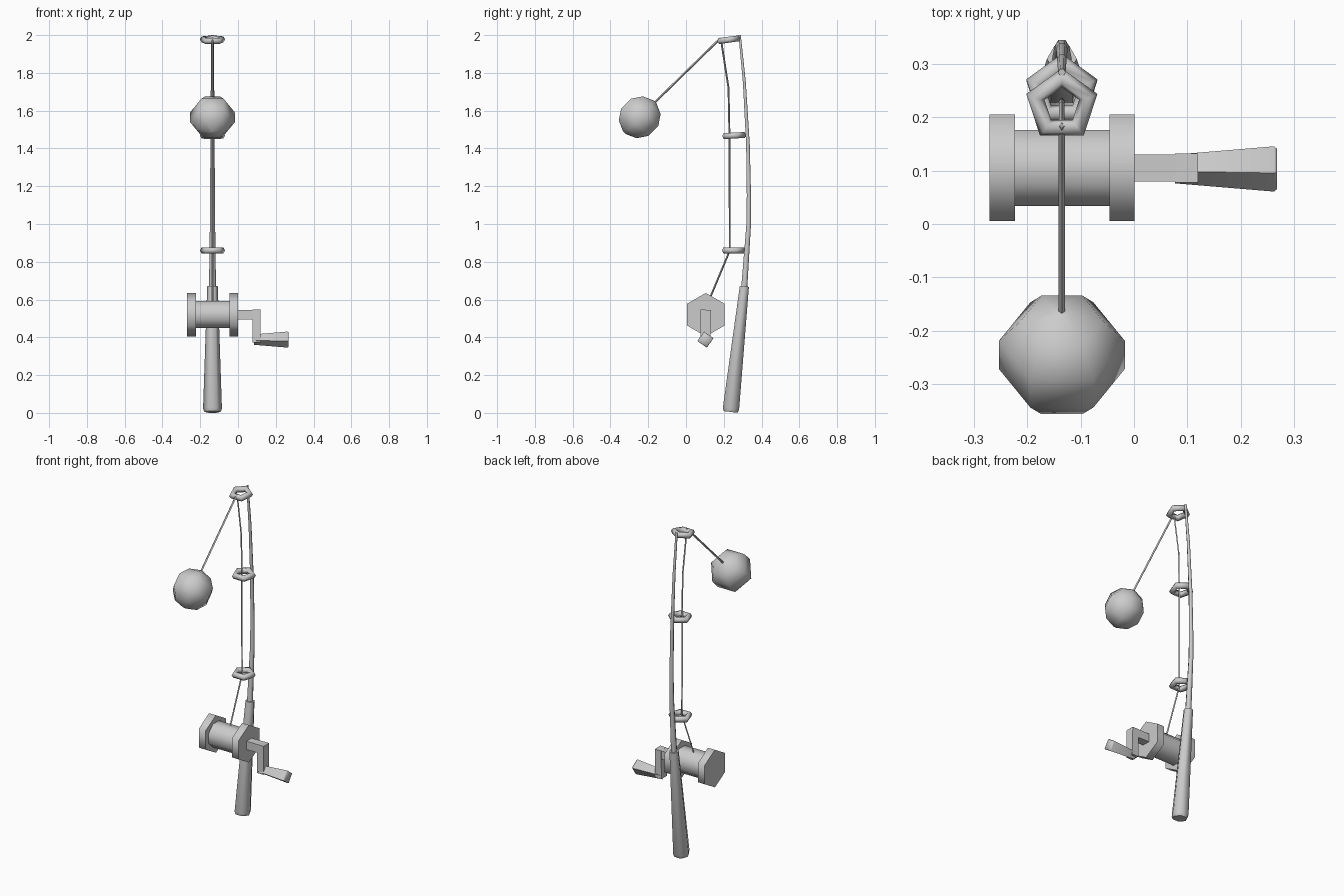
import bpy, bmesh, math
from mathutils import Vector, Matrix

if "Cube" in bpy.data.objects:
    bpy.data.objects.remove(bpy.data.objects["Cube"])

X = -0.135  # centre plane of rod, rings, line and bobber


def finish(name, bm, angle=65):
    bmesh.ops.recalc_face_normals(bm, faces=bm.faces[:])
    me = bpy.data.meshes.new(name)
    bm.to_mesh(me)
    bm.free()
    for p in me.polygons:
        p.use_smooth = True
    me.set_sharp_from_angle(angle=math.radians(angle))
    ob = bpy.data.objects.new(name, me)
    bpy.context.collection.objects.link(ob)
    return ob


def tube(name, pts, radii, sides, phase=0.0, angle=65):
    """Capped tube of varying radius along a path of points."""
    pts = [Vector(p) for p in pts]
    bm = bmesh.new()
    rings = []
    for i, (p, r) in enumerate(zip(pts, radii)):
        a = (p - pts[i - 1]).normalized() if i else Vector()
        b = (pts[i + 1] - p).normalized() if i < len(pts) - 1 else Vector()
        t = (a + b)
        t = t.normalized() if t.length > 1e-6 else (b if b.length else a)
        u = Vector((0, 1, 0)) if abs(t.x) > 0.9 else Vector((1, 0, 0))
        v = t.cross(u).normalized()
        ring = []
        for k in range(sides):
            w = phase + 2 * math.pi * k / sides
            ring.append(bm.verts.new(p + r * (u * math.cos(w) + v * math.sin(w))))
        rings.append(ring)
    for a, b in zip(rings, rings[1:]):
        for k in range(sides):
            j = (k + 1) % sides
            bm.faces.new((a[k], a[j], b[j], b[k]))
    bm.faces.new(rings[0])
    bm.faces.new(rings[-1])
    return finish(name, bm, angle)


def guide_ring(name, y, z, tilt, major=0.052, minor=0.018, sides=5, sec=6):
    """Five-sided ring with its corner pointing at the rod."""
    bm = bmesh.new()
    rot = Matrix.Rotation(math.radians(tilt), 3, 'X')
    g = []
    for i in range(sides):
        a = math.pi / 2 + 2 * math.pi * i / sides
        row = []
        for k in range(sec):
            b = 2 * math.pi * k / sec
            r = major + minor * math.cos(b)
            c = Vector((r * math.cos(a), r * math.sin(a), minor * math.sin(b)))
            row.append(bm.verts.new(rot @ c + Vector((X, y, z))))
        g.append(row)
    for i in range(sides):
        n = (i + 1) % sides
        for k in range(sec):
            m = (k + 1) % sec
            bm.faces.new((g[i][k], g[n][k], g[n][m], g[i][m]))
    finish(name, bm, 75)


# handle and bending rod
tube("handle", [(X, 0.236, 0.005), (X, 0.238, 0.022), (X, 0.309, 0.67)],
     [0.043, 0.050, 0.028], 6)
tube("rod", [(X, 0.303, 0.60), (X, 0.311, 0.70), (X, 0.332, 1.0), (X, 0.333, 1.15),
             (X, 0.328, 1.42), (X, 0.309, 1.75), (X, 0.284, 2.0)],
     [0.019, 0.018, 0.014, 0.013, 0.011, 0.009, 0.007], 6)

# line guides
guide_ring("lower_guide", 0.247, 0.86, 0)
guide_ring("middle_guide", 0.249, 1.468, 3)
guide_ring("top_guide", 0.222, 1.975, 8)

# fishing line, from the reel through the guides to the bobber
tube("line", [(X, 0.115, 0.58), (X, 0.232, 0.86), (X, 0.230, 1.47),
              (X, 0.225, 1.72), (X, 0.184, 1.985)], [0.005] * 5, 4)
tube("bobber_line", [(X, 0.184, 1.985), (X, -0.20, 1.61)], [0.006, 0.006], 4)

# bobber, six-sided ball facing along the line
d = Vector((0, 0.707, 0.707))
c = Vector((X, -0.245, 1.565))
prof = [(-0.115, 0.012), (-0.09, 0.077), (-0.037, 0.118),
        (0.037, 0.118), (0.09, 0.077), (0.115, 0.012)]
tube("bobber", [c + d * h for h, r in prof], [r for h, r in prof], 6, 0, 80)

# reel: spool between two hexagonal flanges
RY, RZ = 0.105, 0.52
tube("spool", [(-0.235, RY, RZ), (-0.035, RY, RZ)], [0.077] * 2, 8, math.pi / 8)
for name, x in (("left_flange", -0.27), ("right_flange", -0.046)):
    tube(name, [(x, RY, RZ), (x + 0.047, RY, RZ)], [0.115] * 2, 6, math.pi / 6)

# crank: axle, arm and flared square grip
s = 0.027 * math.sqrt(2)
tube("crank_axle", [(-0.02, RY, RZ), (0.098, RY, RZ)], [0.036] * 2, 4, math.pi / 4)
arm = tube("crank_arm", [(0.098, RY, 0.546), (0.098, RY - 0.002, 0.372)], [s] * 2, 4, math.pi / 4)
for v in arm.data.vertices:
    v.co.x = 0.098 + (v.co.x - 0.098) * 0.8
tube("crank_grip", [(0.085, 0.103, 0.388), (0.262, 0.103, 0.388), (0.268, 0.103, 0.388)],
     [0.028, 0.043, 0.038], 4, math.radians(10))
